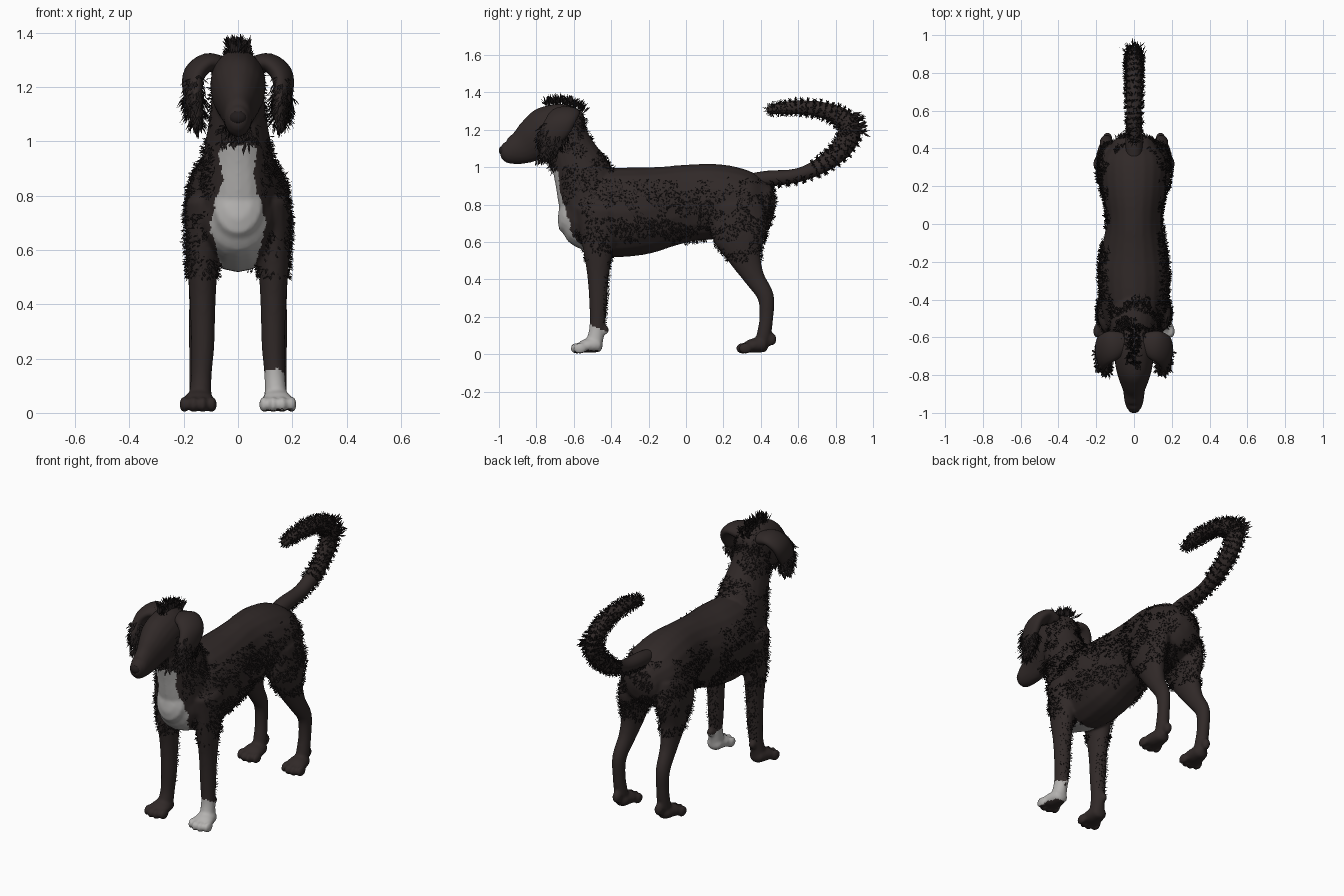
import bpy, bmesh, math, random
from mathutils import Vector, Matrix, noise

random.seed(7)
cube = bpy.data.objects.get("Cube")
if cube:
    bpy.data.objects.remove(cube)


def make_material(name, rgb):
    mat = bpy.data.materials.new(name)
    mat.use_nodes = True
    mat.diffuse_color = (*rgb, 1)
    bsdf = mat.node_tree.nodes["Principled BSDF"]
    bsdf.inputs["Base Color"].default_value = (*rgb, 1)
    bsdf.inputs["Roughness"].default_value = 0.8
    return mat


coat = make_material("dark brown coat", (0.030, 0.022, 0.021))
hair = make_material("black fur", (0.013, 0.010, 0.010))
white = make_material("white markings", (0.46, 0.45, 0.44))
black = make_material("nose and eye black", (0.016, 0.012, 0.012))


def add_object(name, bm, materials, smooth=True):
    mesh = bpy.data.meshes.new(name)
    bmesh.ops.recalc_face_normals(bm, faces=bm.faces)
    bm.to_mesh(mesh)
    bm.free()
    for mat in materials:
        mesh.materials.append(mat)
    mesh.shade_smooth() if smooth else mesh.shade_flat()
    obj = bpy.data.objects.new(name, mesh)
    bpy.context.scene.collection.objects.link(obj)
    return obj


def smooth_path(points, steps=4):
    """Catmull-Rom through (x, y, z, side radius, depth radius)."""
    p = [Vector(q) for q in points]
    p = [p[0] * 2 - p[1]] + p + [p[-1] * 2 - p[-2]]
    out = []
    for i in range(1, len(p) - 2):
        a, b, c, d = p[i - 1:i + 3]
        for k in range(steps):
            t = k / steps
            out.append((b * 2 + (c - a) * t + (a * 2 - b * 5 + c * 4 - d) * t ** 2
                        + (b * 3 - a - c * 3 + d) * t ** 3) * 0.5)
    return out + [p[-2]]


def loft(bm, points, side=(1, 0, 0), sides=20):
    """Closed tube of elliptical sections with rounded ends."""
    path = smooth_path(points)
    side = Vector(side).normalized()
    centres = [q.xyz for q in path]
    last = len(path) - 1
    sections = []
    for i, q in enumerate(path):
        tangent = (centres[min(i + 1, last)] - centres[max(i - 1, 0)]).normalized()
        sections.append((centres[i], tangent, q[3], q[4]))

    def cap(section, sign):
        c, t, a, b = section
        depth = min(a, b) * 0.6 * sign
        return [(c + t * depth * math.sin(g), t, a * math.cos(g), b * math.cos(g))
                for g in map(math.radians, (30, 60, 85))]

    sections = cap(sections[0], -1)[::-1] + sections + cap(sections[-1], 1)
    rings = []
    for c, t, a, b in sections:
        depth_axis = t.cross(side).normalized()
        angles = [math.tau * k / sides for k in range(sides)]
        rings.append([bm.verts.new(c + side * a * math.cos(g) + depth_axis * b * math.sin(g))
                      for g in angles])
    for r, s in zip(rings, rings[1:]):
        for k in range(sides):
            n = (k + 1) % sides
            bm.faces.new((r[k], r[n], s[n], s[k]))
    bm.faces.new(rings[0])
    bm.faces.new(rings[-1])


def ball(bm, centre, size):
    bmesh.ops.create_uvsphere(bm, u_segments=16, v_segments=10, radius=1,
                              matrix=Matrix.Translation(centre) @ Matrix.Diagonal((*size, 1)))


# Torso, neck and head
body = bmesh.new()
loft(body, [(0, -.62, .765, .10, .13), (0, -.55, .75, .15, .19), (0, -.42, .755, .178, .235),
            (0, -.25, .765, .19, .235), (0, -.10, .79, .165, .215), (0, .03, .81, .145, .205),
            (0, .18, .815, .168, .20), (0, .32, .80, .175, .18), (0, .40, .79, .13, .14)])
loft(body, [(0, -.50, .80, .145, .18), (0, -.545, .94, .13, .16),
            (0, -.61, 1.09, .105, .125), (0, -.64, 1.2, .095, .10)])
loft(body, [(0, -.59, 1.21, .08, .10), (0, -.66, 1.22, .10, .12), (0, -.74, 1.19, .10, .135),
            (0, -.80, 1.155, .085, .12), (0, -.87, 1.11, .06, .095),
            (0, -.94, 1.085, .05, .07), (0, -.97, 1.085, .04, .05)])

# Legs, paws, toes and brows, mirrored
for s in (1, -1):
    loft(body, [(s * .115, -.46, .77, .08, .13), (s * .13, -.47, .58, .06, .085),
                (s * .13, -.47, .42, .048, .058), (s * .13, -.47, .25, .043, .046),
                (s * .135, -.475, .14, .038, .042), (s * .14, -.49, .06, .042, .045)])
    loft(body, [(s * .105, .27, .80, .08, .15), (s * .125, .285, .65, .07, .15),
                (s * .13, .315, .52, .055, .09), (s * .137, .365, .41, .043, .056),
                (s * .145, .425, .31, .037, .045), (s * .145, .43, .2, .034, .037),
                (s * .143, .415, .1, .037, .038), (s * .142, .40, .06, .036, .036)])
    ball(body, (s * .14, -.43, .13), (.02, .018, .025))
    ball(body, (s * .14, .455, .08), (.025, .03, .035))
    ball(body, (s * .045, -.785, 1.235), (.04, .04, .035))
    for shift in (0, .885):
        loft(body, [(s * .142, -.47 + shift, .05, .045, .04), (s * .145, -.53 + shift, .045, .058, .038),
                    (s * .147, -.56 + shift, .037, .052, .03)])
        for k in (-1.5, -.5, .5, 1.5):
            ball(body, (s * .147 + k * .034, shift - .59 + .015 * abs(k), .031), (.018, .036, .03))

# Fuse the skin into one smooth surface
dog = add_object("body", body, [coat, white])
remesh = dog.modifiers.new("fuse", "REMESH")
remesh.mode = "VOXEL"
remesh.voxel_size = 0.009
relax = dog.modifiers.new("relax", "SMOOTH")
relax.factor, relax.iterations = 0.5, 4
evaluated = dog.evaluated_get(bpy.context.evaluated_depsgraph_get())
skin = bpy.data.meshes.new_from_object(evaluated)
dog.modifiers.clear()
dog.data = skin
skin.shade_smooth()

# White bib and one white front paw
BIB = [(.50, .045), (.55, .065), (.70, .105), (.80, .075), (.86, .058), (.95, .07), (.99, .055)]


def bib_width(z):
    for (z0, w0), (z1, w1) in zip(BIB, BIB[1:]):
        if z0 <= z <= z1:
            return w0 + (w1 - w0) * (z - z0) / (z1 - z0)
    return -1


def is_white(c, n):
    ragged = noise.noise(c * 40) * .012
    if c.x > .03 and c.y < -.38 and c.z < .2:
        return n.z > -.75 and c.z + (c.y + .5) * .4 < .155 + ragged
    return c.y < -.41 and n.y < .25 and abs(c.x) < bib_width(c.z) + ragged


for face in skin.polygons:
    face.material_index = int(is_white(face.center, face.normal))

# Curled tail
bm = bmesh.new()
loft(bm, [(0, .34, .925, .04, .04), (0, .44, .938, .045, .043), (0, .6, .957, .04, .037),
          (0, .74, 1.02, .04, .045), (0, .84, 1.11, .042, .055), (0, .875, 1.2, .042, .06),
          (0, .83, 1.265, .042, .052), (0, .73, 1.305, .04, .042), (0, .6, 1.32, .04, .037),
          (0, .5, 1.313, .033, .03), (0, .44, 1.305, .02, .018)])
tail = add_object("tail", bm, [coat])

# Folded ears lying against the head, eyes and nose
ears = []
for s, label in ((1, "left"), (-1, "right")):
    bm = bmesh.new()
    loft(bm, [(s * .06, -.63, 1.28, .06, .035), (s * .115, -.645, 1.29, .08, .035),
              (s * .16, -.67, 1.25, .085, .038), (s * .168, -.70, 1.19, .085, .034),
              (s * .16, -.725, 1.13, .065, .028), (s * .155, -.74, 1.07, .03, .018)],
         side=(s * .2, 1, 0))
    ears.append(add_object(label + "_ear", bm, [coat]))
    bm = bmesh.new()
    ball(bm, (s * .06, -.81, 1.195), (.016, .014, .011))
    add_object(label + "_eye", bm, [black])
bm = bmesh.new()
ball(bm, (0, -.977, 1.088), (.032, .024, .026))
add_object("nose", bm, [black])


# Fur tufts scattered over a surface
def fur(name, source, count, length, sweep, keep):
    faces = [f for f in source.data.polygons if keep(f.center, f.normal)]
    bm = bmesh.new()
    for f in random.choices(faces, weights=[f.area for f in faces], k=count):
        jitter = Vector([random.uniform(-.6, .6) for _ in range(3)])
        lean = (f.normal * .55 + Vector(sweep) + jitter).normalized()
        across = lean.cross(f.normal + jitter * .5).normalized() * length * .16
        size = length * random.uniform(.6, 1.3)
        root = f.center - f.normal * .003
        mid = root + lean * size * .5 + f.normal * .004
        a, b, c, d = [bm.verts.new(p) for p in (root - across, mid - across * .8,
                                               root + lean * size, mid + across * .8)]
        bm.faces.new((a, b, c, d))
    return add_object(name, bm, [hair], smooth=False)


def shaggy(c, n):
    bare_back = c.z > .93 and c.y > -.38 and abs(c.x) < .13
    face_or_bib = c.y < -.66 or (c.y < -.41 and n.y < .25 and abs(c.x) < bib_width(c.z) + .015)
    low = c.z < .5 or (c.z < .6 and -.4 < c.y < .1)
    return not (bare_back or face_or_bib or low) and noise.noise(c * 11) > -.12


fur("body_fur", dog, 9000, .023, (0, .3, -.5), shaggy)
fur("leg_feathering", dog, 350, .016, (0, .5, -.4),
    lambda c, n: .16 < c.z < .5 and c.y < -.4 and n.y > .5)
fur("crown_tuft", dog, 170, .055, (0, .1, .6),
    lambda c, n: c.z > 1.29 and abs(c.x) < .03 and c.y > -.75)
fur("throat_tuft", dog, 120, .04, (0, 0, -.7),
    lambda c, n: .99 < c.z < 1.07 and abs(c.x) < .07 and -.8 < c.y < -.68 and n.z < 0)
fur("tail_fur", tail, 3200, .023, (0, .1, 0), lambda c, n: c.y > .66 or c.z > 1.1 or n.z < -.2)
fur("tail_plume", tail, 70, .05, (0, .9, .2), lambda c, n: c.y > .88 and c.z > 1.17)
for ear in ears:
    fur(ear.name + "_fringe", ear, 300, .045, (0, -.2, -1.2),
        lambda c, n: c.z < 1.17 or (c.y < -.74 and c.z < 1.25))
